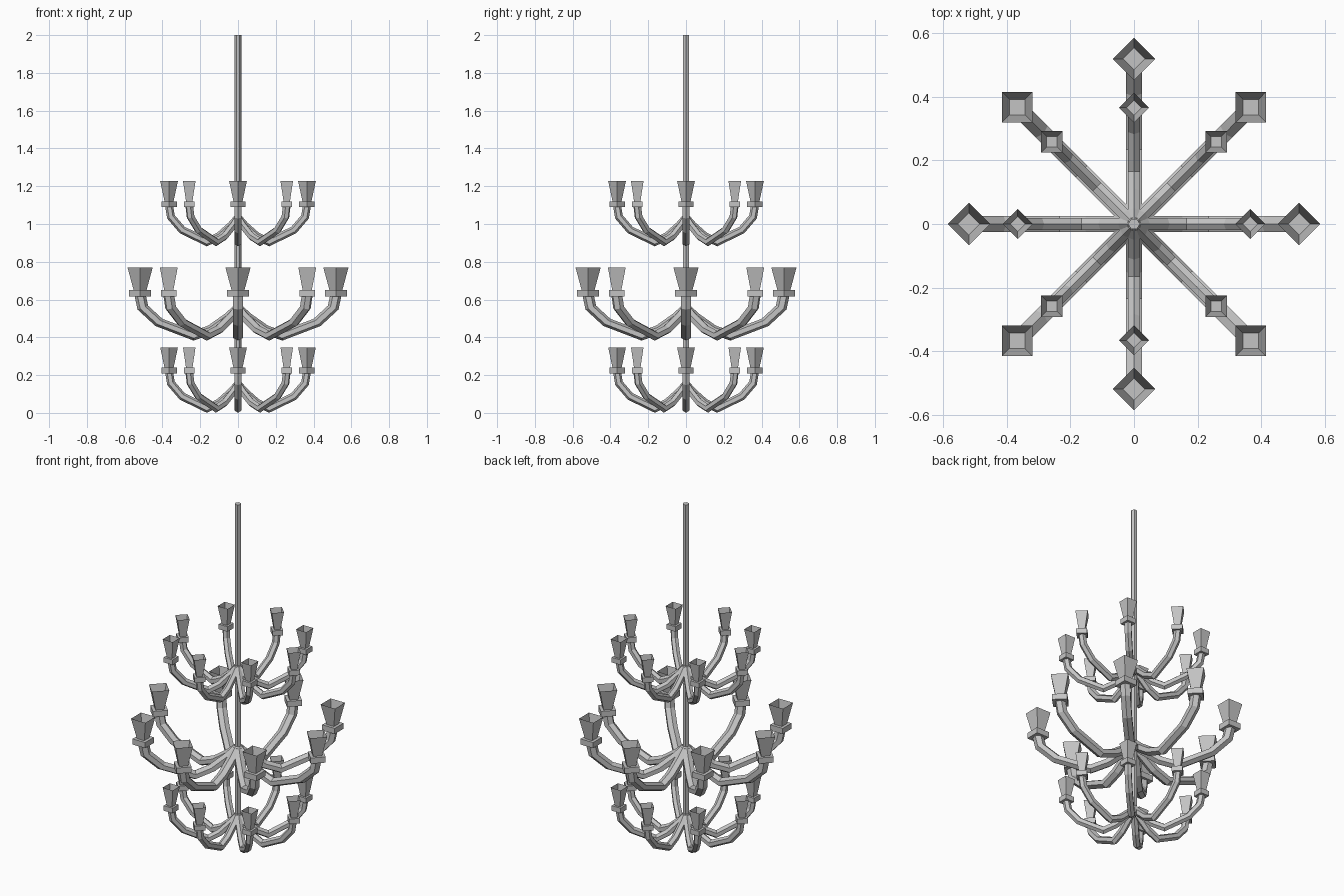
import bpy, bmesh, math
from mathutils import Vector

if "Cube" in bpy.data.objects:
    bpy.data.objects.remove(bpy.data.objects["Cube"])

metal = bpy.data.materials.new("grey metal")
metal.diffuse_color = (0.55, 0.55, 0.55, 1)
metal.use_nodes = True
metal.node_tree.nodes["Principled BSDF"].inputs["Base Color"].default_value = metal.diffuse_color


def finish(bm, name):
    bmesh.ops.recalc_face_normals(bm, faces=bm.faces)
    me = bpy.data.meshes.new(name)
    bm.to_mesh(me)
    bm.free()
    me.materials.append(metal)
    return me


def place(name, me):
    ob = bpy.data.objects.new(name, me)
    bpy.context.collection.objects.link(ob)
    return ob


def loft(bm, rings, cap_start=True, cap_end=True):
    """Bridge a list of equal point rings."""
    vs = [[bm.verts.new(p) for p in r] for r in rings]
    n = len(vs[0])
    for a, b in zip(vs, vs[1:]):
        for i in range(n):
            j = (i + 1) % n
            bm.faces.new((a[i], a[j], b[j], b[i]))
    if cap_start:
        bm.faces.new(vs[0][::-1])
    if cap_end:
        bm.faces.new(vs[-1])


def tube_rings(path, r, sides):
    """Mitred rings along a path in the xz plane."""
    pts = [Vector((x, 0, z)) for x, z in path]
    rings = []
    for k, p in enumerate(pts):
        d0 = (p - pts[k - 1]).normalized() if k else None
        d1 = (pts[k + 1] - p).normalized() if k < len(pts) - 1 else None
        t = ((d0 or d1) + (d1 or d0)).normalized()
        stretch = 1 / t.dot(d0 or d1)
        nrm = Vector((-t.z, 0, t.x)) * stretch
        rings.append([p + r * (math.cos(a) * nrm + Vector((0, math.sin(a), 0)))
                      for a in (2 * math.pi * i / sides for i in range(sides))])
    return rings


def square(x, z, r):
    """Square ring with its corners pointing along and across the arm."""
    return [(x + r, 0, z), (x, r, z), (x - r, 0, z), (x, -r, z)]


# curved arm
PATH = [(0, .15), (.035, .11), (.10, .052), (.165, .022),
        (.295, .085), (.355, .155), (.365, .215)]
bm = bmesh.new()
loft(bm, tube_rings(PATH, 0.021, 6))
arm_mesh = finish(bm, "arm")

# candle holder: square collar and open flared cup
bm = bmesh.new()
loft(bm, [square(.365, .207, .041), square(.365, .237, .041)])
holder_mesh = finish(bm, "collar")
bm = bmesh.new()
loft(bm, [square(.365, .237, .024), square(.365, .345, .047)], cap_end=False)
cup_mesh = finish(bm, "cup")

# three tiers of eight arms: base height, width scale, height scale
for tier, z0, sx, sz in (("lower", 0.002, 1, 1),
                         ("middle", 0.384, 1.42, 1.12),
                         ("upper", 0.883, 1, 1)):
    for i in range(8):
        for part, me in (("arm", arm_mesh), ("collar", holder_mesh), ("cup", cup_mesh)):
            ob = place(f"{tier}_{part}_{i + 1}", me)
            ob.location.z = z0
            ob.scale = (sx, sx, sz)
            ob.rotation_euler.z = i * math.pi / 4

# central hanging rod
bm = bmesh.new()
loft(bm, [[(.0185 * math.cos(i * math.pi / 3), .0185 * math.sin(i * math.pi / 3), z)
           for i in range(6)] for z in (0.12, 2.0)])
place("rod", finish(bm, "rod"))
